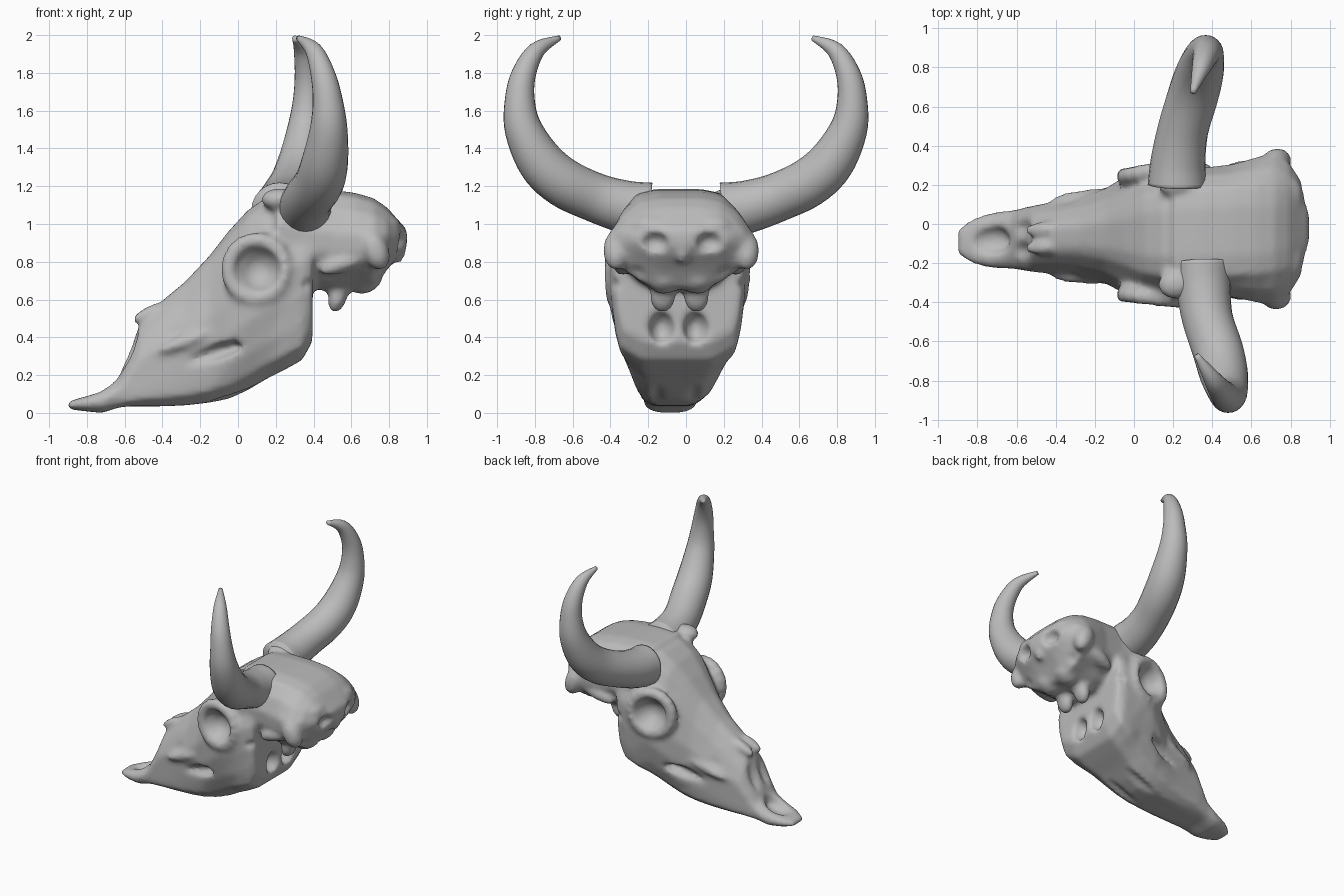
import bpy, bmesh, math
from mathutils import Matrix, Vector

cube = bpy.data.objects.get("Cube")
if cube:
    bpy.data.objects.remove(cube, do_unlink=True)

bone = bpy.data.materials.new("bone_grey")
bone.use_nodes = True
bone.diffuse_color = (0.5, 0.5, 0.5, 1)
bone.node_tree.nodes["Principled BSDF"].inputs["Base Color"].default_value = (0.5, 0.5, 0.5, 1)


def make_object(name, bm):
    bmesh.ops.recalc_face_normals(bm, faces=bm.faces[:])
    mesh = bpy.data.meshes.new(name)
    bm.to_mesh(mesh)
    bm.free()
    mesh.materials.append(bone)
    for p in mesh.polygons:
        p.use_smooth = True
    obj = bpy.data.objects.new(name, mesh)
    bpy.context.collection.objects.link(obj)
    return obj


def skin(bm, rings):
    """Join rings of points into a closed tube."""
    rings = [[bm.verts.new(p) for p in ring] for ring in rings]
    for a, b in zip(rings, rings[1:]):
        for i in range(len(a)):
            j = (i + 1) % len(a)
            bm.faces.new((a[i], a[j], b[j], b[i]))
    bm.faces.new(rings[0])
    bm.faces.new(rings[-1])


def section(x, top, low, wt, wm, wb):
    """Mirrored skull section: half widths at top, middle and bottom."""
    h = top - low
    half = [(wt * 0.5, top - h * 0.01), (wt * 0.9, top - h * 0.05),
            ((wt + wm) / 2, top - h * 0.2), (wm, top - h * 0.42),
            (wm * 0.98, top - h * 0.62), ((wm + wb) / 2, low + h * 0.2),
            (wb, low + h * 0.08), (wb * 0.6, low)]
    return [(x, y, z) for y, z in half] + [(x, -y, z) for y, z in reversed(half)]


def placed(centre, size, slope, side):
    x, y, z = centre
    return (Matrix.Translation((x, y * side, z))
            @ Matrix.Rotation(math.radians(-slope), 4, "Y")
            @ Matrix.Diagonal((*size, 1)))


def lumps(bm, items):
    """Ellipsoids on both sides: centre, radii, upward slope in degrees."""
    for centre, size, slope in items:
        for side in ((1, -1) if centre[1] else (1,)):
            bmesh.ops.create_uvsphere(bm, u_segments=16, v_segments=10, radius=1,
                                      matrix=placed(centre, size, slope, side))


def carve(mesh, centre, size, slope, push):
    """Press the surface inside an ellipsoid back to its far wall."""
    for side in ((1, -1) if centre[1] else (1,)):
        inverse = placed(centre, size, slope, side).inverted()
        d = Vector((push[0], push[1] * side, push[2]))
        dq = inverse.to_3x3() @ d
        for v in mesh.vertices:
            q = inverse @ v.co
            if q.length_squared < 1 and v.normal.dot(d) < 0:
                a, b, c = dq.dot(dq), q.dot(dq), q.dot(q) - 1
                v.co += d * ((-b + math.sqrt(b * b - a * c)) / a)


def fuse(obj, rounds):
    """Voxel remesh, soften and keep the result as the object's mesh."""
    mod = obj.modifiers.new("fuse", "REMESH")
    mod.mode = "VOXEL"
    mod.voxel_size = 0.016
    mod.use_smooth_shade = True
    soft = obj.modifiers.new("soften", "SMOOTH")
    soft.iterations = rounds
    bpy.context.view_layer.update()
    dg = bpy.context.evaluated_depsgraph_get()
    mesh = bpy.data.meshes.new_from_object(obj.evaluated_get(dg))
    obj.modifiers.clear()
    obj.data = mesh


# Face wedge, from the muzzle tip to the back of the jaw
bm = bmesh.new()
skin(bm, [section(*s) for s in (
    (-0.90, .06, .02, .05, .07, .05), (-0.82, .085, .01, .10, .12, .08),
    (-0.72, .12, .0, .12, .145, .10), (-0.63, .19, .03, .10, .15, .13),
    (-0.57, .34, .035, .09, .16, .15), (-0.52, .47, .035, .09, .17, .16),
    (-0.40, .60, .035, .09, .185, .17), (-0.28, .70, .04, .10, .205, .18),
    (-0.15, .84, .055, .13, .24, .20), (-0.05, .97, .075, .17, .30, .21),
    (0.05, 1.08, .12, .22, .34, .23), (0.15, 1.15, .18, .24, .36, .26),
    (0.25, 1.17, .23, .24, .36, .30), (0.34, 1.17, .28, .24, .36, .31),
    (0.395, 1.15, .38, .24, .34, .29))])
# Braincase
skin(bm, [section(*s) for s in (
    (0.20, 1.18, .75, .24, .34, .25), (0.35, 1.19, .67, .25, .33, .22),
    (0.50, 1.185, .64, .25, .34, .20), (0.62, 1.17, .65, .25, .37, .20),
    (0.72, 1.14, .66, .24, .39, .22), (0.79, 1.09, .76, .22, .34, .20),
    (0.85, 1.02, .83, .16, .25, .16), (0.895, .97, .89, .08, .13, .08))])
# Eye rims
for i in range(18):
    a = i * math.tau / 18
    dx = math.cos(a) * 0.15
    lumps(bm, [((0.1 + dx, 0.325 + dx * 0.15, 0.76 + math.sin(a) * 0.155), (.045, .045, .045), 0)])
# Nasal prongs, cheek ridge, ear knobs, skull base and crest bumps
lumps(bm, [
    ((-0.48, .045, .53), (.095, .04, .03), 30),
    ((-0.16, .20, .42), (.28, .045, .04), 20),
    ((0.73, .345, .86), (.07, .07, .11), 20),
    ((0.58, .30, .80), (.16, .06, .05), 20),
    ((0.53, .09, .62), (.05, .07, .095), -15),
    ((0.68, .09, .69), (.09, .08, .055), 25),
    ((0.85, 0, .90), (.045, .05, .11), 0),
    ((0.80, .16, 1.0), (.07, .10, .05), -30),
    ((0.22, .26, 1.13), (.10, .08, .06), 0)])
skull = make_object("skull", bm)
fuse(skull, 2)

# Hollows: eye sockets, temples, cheeks, nostrils, muzzle, palate, underside, nape
for hollow in (
        ((0.1, .43, .76), (.13, .17, .13), 0, (0, -1, 0)),
        ((0.43, .42, .69), (.12, .12, .05), 10, (0, -1, 0)),
        ((-0.18, .265, .30), (.24, .075, .045), 17, (0, -1, 0)),
        ((-0.36, .225, .44), (.11, .055, .06), 30, (0, -1, 0)),
        ((-0.60, .06, .34), (.06, .05, .13), -21, (1, 0, -.3)),
        ((-0.72, 0, .13), (.12, .07, .06), 15, (0, 0, -1)),
        ((0.42, .09, .45), (.11, .07, .09), 0, (-1, 0, 0)),
        ((0.0, .10, .07), (.30, .045, .05), 20, (0, 0, 1)),
        ((0.90, .15, .90), (.08, .08, .06), 0, (-1, 0, 0)),
        ((0.82, .25, .72), (.10, .08, .07), 0, (-1, 0, .5))):
    carve(skull.data, *hollow)
fuse(skull, 5)
# The head sits slightly askew
for v in skull.data.vertices:
    v.co.y += 0.04 * v.co.x - 0.055


# Horns: shared sweep (y, z, radius), each with its own lean in x
def smooth_path(points, steps):
    """Catmull-Rom samples through a list of vectors."""
    pts = [points[0]] + points + [points[-1]]
    out = []
    for a, b, c, d in zip(pts, pts[1:], pts[2:], pts[3:]):
        for t in (i / steps for i in range(steps)):
            out.append(0.5 * (2 * b + (c - a) * t + (2 * a - 5 * b + 4 * c - d) * t ** 2
                              + (3 * b - a - 3 * c + d) * t ** 3))
    return out + [points[-1]]


sweep = [(.20, 1.07, .15), (.32, 1.09, .14), (.48, 1.14, .13), (.65, 1.22, .13),
         (.77, 1.33, .123), (.86, 1.50, .10), (.88, 1.65, .08), (.86, 1.79, .065),
         (.79, 1.92, .045), (.67, 1.985, .014)]
leans = {"left_horn": (1, [.22, .225, .25, .30, .335, .36, .37, .365, .34, .30]),
         "right_horn": (-1, [.35, .355, .375, .43, .46, .48, .475, .45, .40, .32])}
for name, (side, xs) in leans.items():
    path = smooth_path([Vector((x, y * side, z, r)) for x, (y, z, r) in zip(xs, sweep)], 5)
    rings = []
    for i, p in enumerate(path):
        along = (path[min(i + 1, len(path) - 1)] - path[max(i - 1, 0)]).to_3d().normalized()
        across = Vector((1, 0, 0))
        across = (across - along * across.dot(along)).normalized()
        up = along.cross(across)
        angles = [k * math.tau / 24 for k in range(24)]
        rings.append([p.to_3d() + (across * math.cos(a) + up * math.sin(a)) * p.w for a in angles])
    bm = bmesh.new()
    skin(bm, rings)
    make_object(name, bm)
